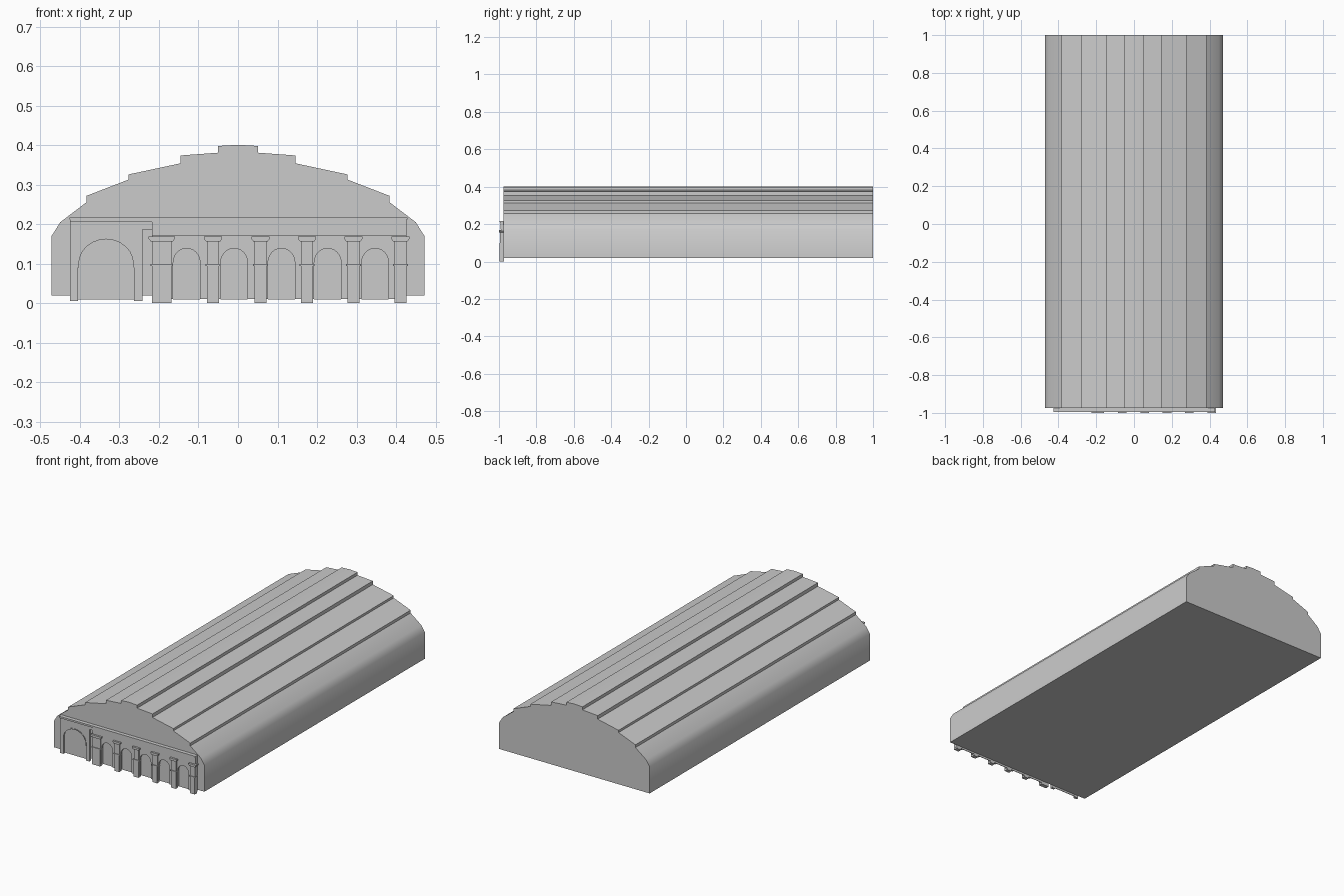
import bpy, bmesh, math

if "Cube" in bpy.data.objects:
    bpy.data.objects.remove(bpy.data.objects["Cube"])


def extrude_profile(name, pts, y0, y1, smooth=None):
    """Solid from an (x, z) outline stretched from y0 to y1."""
    bm = bmesh.new()
    face = bm.faces.new([bm.verts.new((x, y0, z)) for x, z in pts])
    ext = bmesh.ops.extrude_face_region(bm, geom=[face])
    for v in ext["geom"]:
        if isinstance(v, bmesh.types.BMVert):
            v.co.y = y1
    bmesh.ops.recalc_face_normals(bm, faces=bm.faces[:])
    me = bpy.data.meshes.new(name)
    bm.to_mesh(me)
    bm.free()
    ob = bpy.data.objects.new(name, me)
    bpy.context.collection.objects.link(ob)
    if smooth:
        bpy.ops.object.select_all(action='DESELECT')
        ob.select_set(True)
        bpy.context.view_layer.objects.active = ob
        bpy.ops.object.shade_smooth_by_angle(angle=math.radians(smooth))
    return ob


def box(name, x0, x1, z0, z1, y0, y1):
    return extrude_profile(name, [(x0, z0), (x1, z0), (x1, z1), (x0, z1)], y0, y1)


def arch(cx, hw, spring, rise, foot, n=12):
    """Arch outline from left foot over the crown to right foot."""
    curve = [(cx - hw * math.cos(math.pi * i / n),
              spring + rise * math.sin(math.pi * i / n)) for i in range(n + 1)]
    return [(cx - hw, foot)] + curve + [(cx + hw, foot)]


# Long hall with stepped, curved roof
half = [(0.472, 0.02), (0.472, 0.17), (0.45, 0.205), (0.383, 0.256), (0.383, 0.272),
        (0.277, 0.313), (0.277, 0.326), (0.146, 0.354), (0.146, 0.374),
        (0.05, 0.381), (0.05, 0.398)]
profile = half + [(0.0, 0.401)] + [(-x, z) for x, z in reversed(half)]
extrude_profile("hall_body", profile, -0.975, 1.0, smooth=35)

# Facade wall: one outline running through the gate, the notch and the arcade
BACK, WALL = -0.974, -0.987
gate = (-0.334, 0.071, 0.10, 0.064)
arcade = [(cx, 0.034, 0.103, 0.036) for cx in (-0.130, -0.010, 0.110, 0.227, 0.347)]
outline = [(-0.425, 0.215), (-0.425, 0.005)] + arch(*gate, 0.005)
outline += [(-0.242, 0.005), (-0.242, 0.187), (-0.218, 0.187), (-0.218, 0.01)]
for a in arcade:
    outline += arch(*a, 0.01)
outline += [(0.427, 0.01), (0.427, 0.215)]
extrude_profile("facade_wall", outline, WALL, BACK)

# Panels closing the openings
for i, a in enumerate([gate] + arcade):
    extrude_profile(f"arch_panel_{i}", arch(*a, 0.009), -0.977, BACK)

# Raised rim around the gate arch
cx, hw, spring, rise = gate
rim = arch(cx, hw + 0.003, spring, rise + 0.003, 0.09)
rim += arch(cx, hw - 0.002, spring, rise - 0.002, 0.09)[::-1]
extrude_profile("gate_rim", rim, -0.989, WALL + 0.002)

# Frieze and cornice above the arcade
box("frieze", -0.218, 0.427, 0.17, 0.207, -0.991, BACK)
box("cornice", -0.425, 0.427, 0.206, 0.212, -0.994, BACK)
box("cornice_top", -0.427, 0.429, 0.212, 0.217, -0.996, BACK)

# Pilasters with base shaft, belt, upper shaft and flared capital
for i, (x, w) in enumerate([(-0.193, 0.025), (-0.063, 0.015), (0.057, 0.015),
                            (0.175, 0.015), (0.292, 0.015), (0.411, 0.015)]):
    box(f"pilaster_base_{i}", x - w, x + w, 0.0, 0.094, -0.996, BACK)
    box(f"pilaster_belt_{i}", x - w - .004, x + w + .004, 0.094, 0.099, -0.998, BACK)
    box(f"pilaster_shaft_{i}", x - w, x + w, 0.099, 0.157, -0.994, BACK)
    a, b = w + 0.003, w + 0.008
    extrude_profile(f"pilaster_capital_{i}",
                    [(x - a, 0.156), (x + a, 0.156), (x + b, 0.163), (x + b, 0.169),
                     (x - b, 0.169), (x - b, 0.163)], -1.0, BACK)
